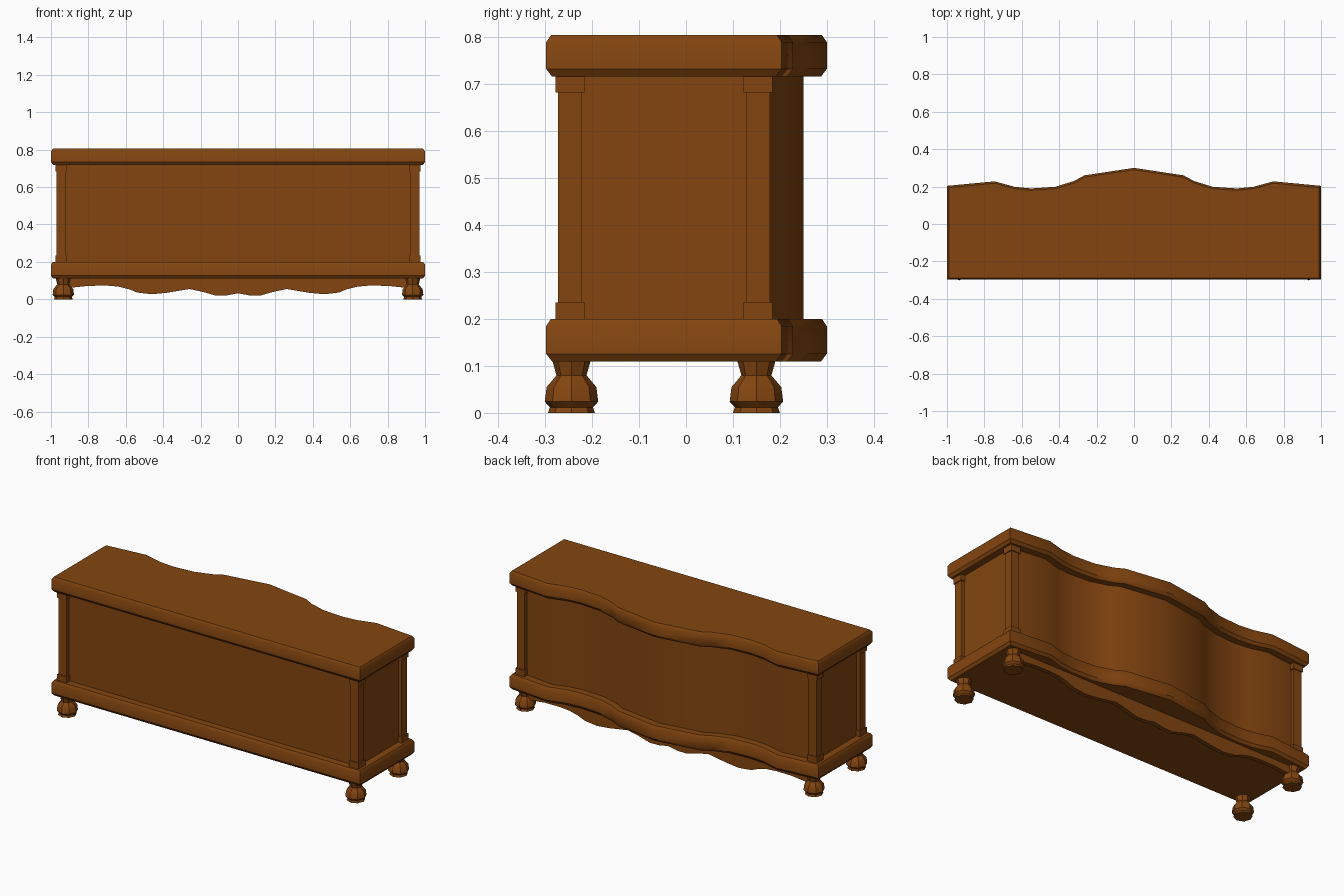
import bpy, bmesh, math

if "Cube" in bpy.data.objects:
    bpy.data.objects.remove(bpy.data.objects["Cube"])

wood = bpy.data.materials.new("brown_wood")
wood.diffuse_color = (0.23, 0.06, 0.005, 1)
wood.use_nodes = True
wood.node_tree.nodes["Principled BSDF"].inputs["Base Color"].default_value = wood.diffuse_color


def finish(name, bm, smooth=True):
    bmesh.ops.recalc_face_normals(bm, faces=bm.faces)
    me = bpy.data.meshes.new(name)
    bm.to_mesh(me)
    bm.free()
    me.materials.append(wood)
    ob = bpy.data.objects.new(name, me)
    bpy.context.collection.objects.link(ob)
    if smooth:
        bpy.ops.object.select_all(action='DESELECT')
        ob.select_set(True)
        bpy.context.view_layer.objects.active = ob
        bpy.ops.object.shade_smooth_by_angle(angle=math.radians(35))
    return ob


def loft(name, rings, smooth=True):
    """Join equal-length closed rings of points and cap both ends."""
    bm = bmesh.new()
    vs = [[bm.verts.new(p) for p in r] for r in rings]
    n = len(vs[0])
    for a, b in zip(vs, vs[1:]):
        for i in range(n):
            j = (i + 1) % n
            bm.faces.new((a[i], a[j], b[j], b[i]))
    bm.faces.new(vs[0][::-1])
    bm.faces.new(vs[-1])
    return finish(name, bm, smooth)


# Serpentine edge, right half: (x, y)
CURVE = [(0, 0.30), (0.265, 0.26), (0.32, 0.23), (0.42, 0.199),
         (0.55, 0.19), (0.64, 0.199), (0.745, 0.228)]


def outline(inset, z):
    half = [(x, y - inset) for x, y in CURVE] + [(1 - inset, 0.204 - inset)]
    back = half[::-1] + [(-x, y) for x, y in half[1:]]
    front = [(-1 + inset, -0.298 + inset), (1 - inset, -0.298 + inset)]
    return [(x, y, z) for x, y in back + front]


# Moulded slabs with chamfered edges
for name, z0, z1 in (("base_slab", 0.11, 0.20), ("top_slab", 0.717, 0.805)):
    loft(name, [outline(0.012, z0), outline(0, z0 + 0.016),
                outline(0, z1 - 0.015), outline(0.01, z1)])

# Cabinet body
loft("body", [outline(0.05, 0.195), outline(0.05, 0.72)])


def square(x, y, r, z):
    return [(x - r, y - r, z), (x + r, y - r, z), (x + r, y + r, z), (x - r, y + r, z)]


# Corner posts with blocks at both ends, and turned feet
FOOT = [(0.05, 0), (0.046, 0.012), (0.057, 0.024), (0.053, 0.055),
        (0.042, 0.068), (0.032, 0.08), (0.041, 0.112)]
SIDES = 8
for sx, side in ((-1, "left"), (1, "right")):
    for py, end in ((-0.247, "front"), (0.153, "back")):
        px = sx * 0.945
        tag = end + "_" + side
        loft("post_" + tag, [square(px, py, 0.0255, z) for z in (0.2, 0.717)], False)
        loft("post_base_" + tag, [square(px, py, 0.031, z) for z in (0.198, 0.235)], False)
        loft("post_cap_" + tag, [square(px, py, 0.031, z) for z in (0.683, 0.718)], False)
        fx, fy = sx * 0.934, -0.244 if end == "front" else 0.15
        loft("foot_" + tag, [[(fx + r * math.cos(2 * math.pi * k / SIDES),
                               fy + r * math.sin(2 * math.pi * k / SIDES), z)
                              for k in range(SIDES)] for r, z in FOOT])

# Scalloped apron between the feet on the curved side
WAVE = [(0, 0.032), (0.06, 0.021), (0.12, 0.02), (0.19, 0.04), (0.26, 0.055),
        (0.38, 0.035), (0.46, 0.027), (0.54, 0.036), (0.58, 0.053),
        (0.64, 0.068), (0.7, 0.073), (0.8, 0.072), (0.91, 0.06)]
edge = [(-x, z) for x, z in WAVE[:0:-1]] + WAVE
shape = edge + [(0.91, 0.115), (-0.91, 0.115)]
loft("apron", [[(x, y, z) for x, z in shape] for y in (0.14, 0.165)])
